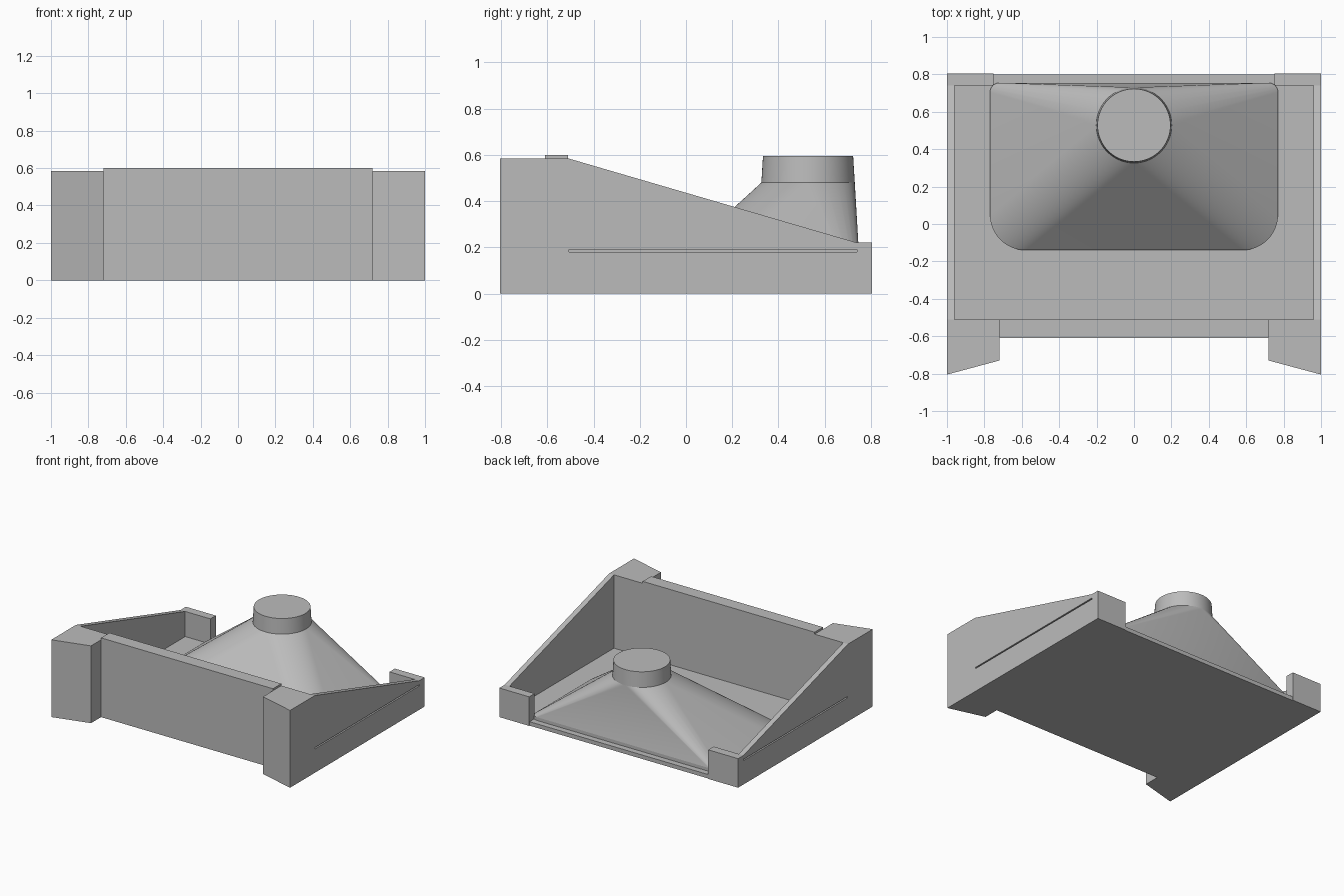
import bpy, bmesh, math
from mathutils import Vector

if "Cube" in bpy.data.objects:
    bpy.data.objects.remove(bpy.data.objects["Cube"])

grey = bpy.data.materials.new("plain_grey")
grey.use_nodes = True
GREY = (0.5, 0.5, 0.5, 1)
grey.diffuse_color = GREY
grey.node_tree.nodes["Principled BSDF"].inputs["Base Color"].default_value = GREY


def finish(name, bm):
    bmesh.ops.recalc_face_normals(bm, faces=bm.faces)
    mesh = bpy.data.meshes.new(name)
    bm.to_mesh(mesh)
    bm.free()
    mesh.materials.append(grey)
    obj = bpy.data.objects.new(name, mesh)
    bpy.context.collection.objects.link(obj)
    return obj


def prism(name, points, depth):
    """Extrude a flat outline along the depth vector."""
    bm = bmesh.new()
    face = bm.faces.new([bm.verts.new(p) for p in points])
    new = bmesh.ops.extrude_face_region(bm, geom=[face])["geom"]
    verts = [v for v in new if isinstance(v, bmesh.types.BMVert)]
    bmesh.ops.translate(bm, verts=verts, vec=Vector(depth))
    return finish(name, bm)


def box(name, x0, x1, y0, y1, z0, z1):
    outline = [(x0, y0, z0), (x1, y0, z0), (x1, y1, z0), (x0, y1, z0)]
    return prism(name, outline, (0, 0, z1 - z0))


FLOOR = 0.03
WALL_IN, FRONT_IN, BACK_IN = 0.96, -0.51, 0.74

# Floor and front wall
box("floor", -WALL_IN, WALL_IN, FRONT_IN, 0.8, 0, FLOOR)
box("front_wall", -0.72, 0.72, -0.61, FRONT_IN, 0, 0.6)

for side, s in (("left", 1), ("right", -1)):
    # Slanted corner post at the front, short return at the back
    post = [(0.72, -0.73), (1, -0.805), (1, FRONT_IN), (0.72, FRONT_IN)]
    prism(side + "_front_post", [(s * x, y, 0) for x, y in post], (0, 0, 0.585))
    xs = sorted((s * 0.75, s * WALL_IN))
    box(side + "_back_post", *xs, BACK_IN, 0.805, 0, 0.22)

    # Sloping side wall with a thin groove along its outside
    profile = [(FRONT_IN, 0), (0.805, 0), (0.805, 0.22), (BACK_IN, 0.22), (FRONT_IN, 0.585)]
    wall = prism(side + "_side_wall", [(s * WALL_IN, y, z) for y, z in profile], (s * 0.04, 0, 0))
    xs = sorted((s * 0.98, s * 1.05))
    cutter = box(side + "_groove_cutter", *xs, -0.505, BACK_IN, 0.18, 0.19)
    cutter.hide_render = True
    mod = wall.modifiers.new("groove", "BOOLEAN")
    mod.operation, mod.solver, mod.object = "DIFFERENCE", "EXACT", cutter
    bpy.context.view_layer.objects.active = wall
    bpy.ops.object.modifier_apply(modifier=mod.name)
    bpy.data.objects.remove(cutter)


# Hood: rounded rectangular rim blending into a round collar
def arc(cx, cy, r, start, sweep, steps):
    return [(cx + r * math.cos(math.radians(start + sweep * i / steps)),
             cy + r * math.sin(math.radians(start + sweep * i / steps)))
            for i in range(steps + 1)]


W, Y0, Y1, RF, RB = 0.77, -0.14, 0.755, 0.19, 0.05
rim = (arc(W - RB, Y1 - RB, RB, 0, 90, 6) + arc(RB - W, Y1 - RB, RB, 90, 90, 6)
       + arc(RF - W, Y0 + RF, RF, 180, 90, 16) + arc(W - RF, Y0 + RF, RF, 270, 90, 16))
RIM_TOP, COLLAR_Z, TOP, COLLAR_Y = 0.055, 0.48, 0.595, 0.528


def ring(r):
    return arc(0, COLLAR_Y, r, 0, 360, 64)[:-1]


hood = bmesh.new()
for x, y in rim:
    hood.verts.new((x, y, RIM_TOP))
for x, y in ring(0.202):
    hood.verts.new((x, y, COLLAR_Z))
bmesh.ops.convex_hull(hood, input=hood.verts[:])
hood_obj = finish("hood", hood)

prism("hood_rim", [(x, y, FLOOR) for x, y in rim], (0, 0, RIM_TOP - FLOOR))

# Slightly tapered collar
collar = bmesh.new()
low = [collar.verts.new((x, y, COLLAR_Z)) for x, y in ring(0.202)]
high = [collar.verts.new((x, y, TOP)) for x, y in ring(0.195)]
for i in range(len(low)):
    collar.faces.new((low[i - 1], low[i], high[i], high[i - 1]))
collar.faces.new(high)
collar.faces.new(low)
collar_obj = finish("collar", collar)

# Smooth the curved parts, keep hard edges
bpy.ops.object.select_all(action="DESELECT")
for obj in (hood_obj, collar_obj):
    obj.select_set(True)
bpy.context.view_layer.objects.active = hood_obj
bpy.ops.object.shade_smooth_by_angle(angle=math.radians(25))
